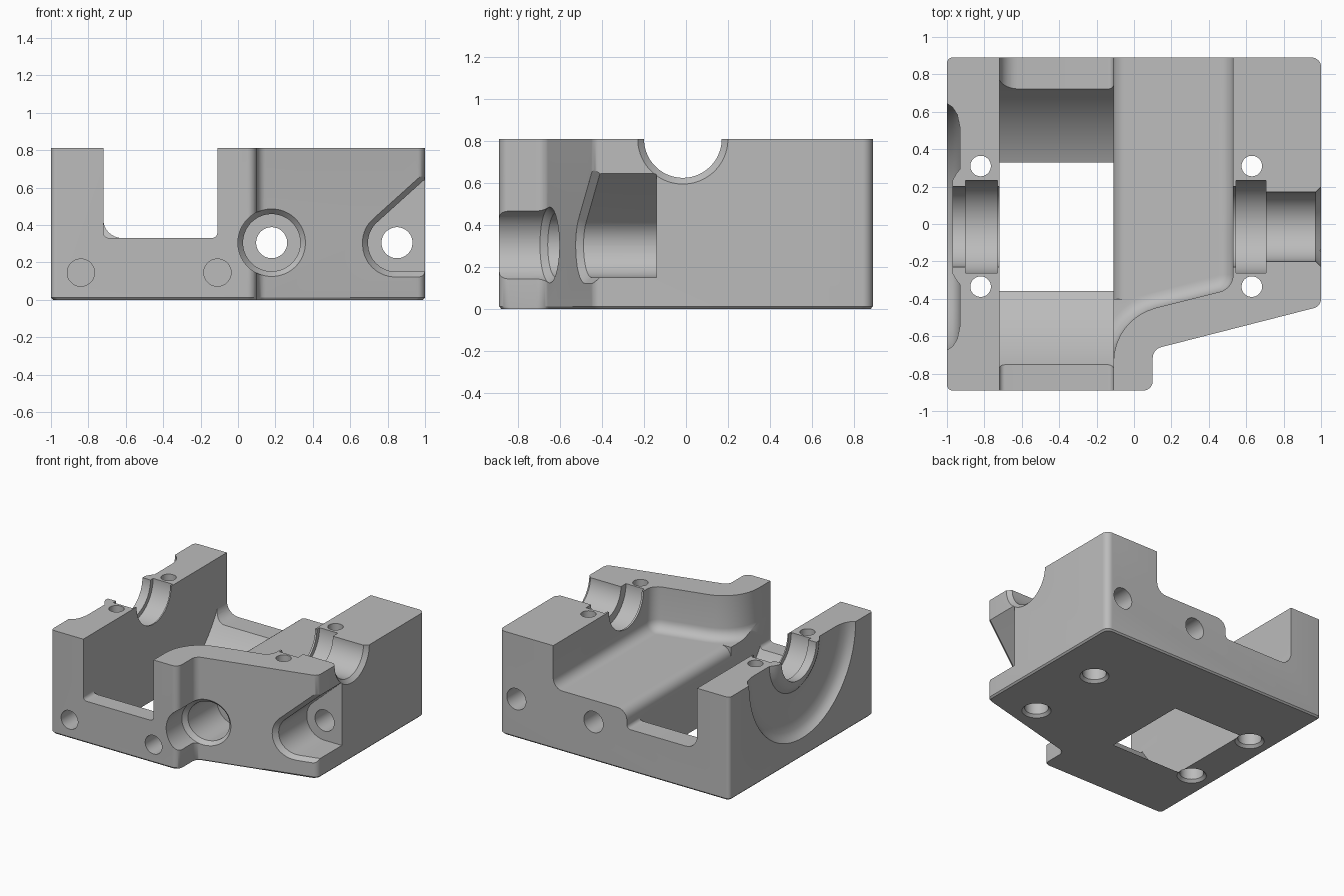
import bpy
import bmesh
from math import sin, cos, tan, pi, radians
from mathutils import Vector

old = bpy.data.objects.get("Cube")
if old:
    bpy.data.objects.remove(old, do_unlink=True)

AXIS_Y, TOP = -0.015, 0.81     # centre line of the bearing bores


def rounded(points, steps=8):
    """Polygon of (a, b, radius) corners with filleted corners."""
    out = []
    for i, (a, b, r) in enumerate(points):
        p = Vector((a, b))
        if r <= 0:
            out.append(p)
            continue
        u = (Vector(points[i - 1][:2]) - p).normalized()
        v = (Vector(points[(i + 1) % len(points)][:2]) - p).normalized()
        half = u.angle(v) / 2
        centre = p + (u + v).normalized() * (r / sin(half))
        start = p + u * (r / tan(half)) - centre
        end = p + v * (r / tan(half)) - centre
        sweep = start.angle_signed(end)
        for k in range(steps + 1):
            t = -sweep * k / steps
            out.append(centre + Vector((start.x * cos(t) - start.y * sin(t),
                                        start.x * sin(t) + start.y * cos(t))))
    return out


def circle(a, b, r, n=64):
    return [Vector((a + r * cos(2 * pi * (k + 0.5) / n),
                    b + r * sin(2 * pi * (k + 0.5) / n))) for k in range(n)]


def place(ring, axis, level):
    """Lift a flat ring into space; level may depend on the first coordinate."""
    out = []
    for p in ring:
        c = level(p.x) if callable(level) else level
        out.append({"x": (c, p.x, p.y), "y": (p.x, c, p.y), "z": (p.x, p.y, c)}[axis])
    return out


def loft(name, axis, rings):
    """Closed solid skinned through (ring, level) pairs."""
    bm = bmesh.new()
    loops = [[bm.verts.new(co) for co in place(r, axis, lv)] for r, lv in rings]
    n = len(loops[0])
    for lo, hi in zip(loops, loops[1:]):
        for i in range(n):
            j = (i + 1) % n
            bm.faces.new((lo[i], lo[j], hi[j], hi[i]))
    bm.faces.new(loops[0])
    bm.faces.new(loops[-1])
    bmesh.ops.recalc_face_normals(bm, faces=bm.faces)
    mesh = bpy.data.meshes.new(name)
    bm.to_mesh(mesh)
    bm.free()
    obj = bpy.data.objects.new(name, mesh)
    bpy.context.collection.objects.link(obj)
    return obj


def lathe(name, profile):
    """Turned cutter around the bearing line from (x, radius) pairs."""
    return loft(name, "x", [(circle(AXIS_Y, TOP, r), x) for x, r in profile])


def drill(name, axis, a, b, profile):
    return loft(name, axis, [(circle(a, b, r, 40), lv) for lv, r in profile])


# Block with a cut-back front right corner and chamfered base
outline = rounded([(-1, -0.89, 0.03), (0.1, -0.89, 0.05), (0.1, -0.67, 0.06),
                   (1, -0.44, 0.05), (1, 0.89, 0.05), (-1, 0.89, 0.03)])
body = loft("housing_block", "z", [([p * 0.988 for p in outline], 0),
                                   (outline, 0.012), (outline, TOP)])
cutters = []


# Open channel from front to back, larger fillet at the back
def channel(r):
    return rounded([(-0.72, 1.2, 0), (-0.72, 0.33, r), (-0.11, 0.33, 0.03), (-0.11, 1.2, 0)])


cutters.append(loft("channel_cutter", "y", [(channel(0.03), -1.2), (channel(0.03), -0.1),
                                            (channel(0.1), 0.1), (channel(0.1), 1.2)]))
# Round sweep through the channel floor
cutters.append(loft("sweep_cutter", "x", [(circle(AXIS_Y, TOP, 0.88, 128), -0.72),
                                          (circle(AXIS_Y, TOP, 0.88, 128), -0.11)]))


# Shallow pocket, its wall flowing into the floor
FLOOR, BLEND = 0.475, 0.08


def pocket(d):
    return rounded([(0.53 - d, 1.2, 0), (0.53 - d, -0.345 + 0.78 * d, 0.095 - d),
                    (-0.11 - d, -0.505 + 0.78 * d, 0.3 + d), (-0.11 - d, -0.86, 0),
                    (-0.4, -0.86, 0), (-0.4, 1.2, 0)])


levels = [(pocket(0), 1.2)]
for k in range(7):
    t = k / 6 * pi / 2
    levels.append((pocket(BLEND * (1 - cos(t))), FLOOR + BLEND * (1 - sin(t))))
cutters.append(loft("pocket_cutter", "z", levels))

# Rounded lip between pocket and channel
lip = [Vector((-0.2, 0.6)), Vector((-0.03, 0.6))]
lip += [Vector((-0.03 - 0.08 * sin(t), FLOOR - 0.08 + 0.08 * cos(t)))
        for t in [k / 6 * pi / 2 for k in range(7)]]
lip.append(Vector((-0.2, FLOOR - 0.08)))
cutters.append(loft("lip_cutter", "y", [(lip, -0.4), (lip, 1.2)]))

# Ring recess on the outer left face, then the two stepped bearing seats
cutters.append(lathe("recess_cutter", [(-1.1, 0.66), (-1, 0.66), (-0.97, 0.64), (-0.945, 0.6),
                                       (-0.93, 0.53), (-0.93, 0.31), (-0.95, 0.285),
                                       (-0.97, 0.25)]))
cutters.append(lathe("left_seat_cutter", [(-1.1, 0.215), (-0.9, 0.215), (-0.9, 0.248),
                                          (-0.73, 0.248), (-0.73, 0.215), (-0.6, 0.215)]))
cutters.append(lathe("right_seat_cutter", [(0.4, 0.215), (0.545, 0.215), (0.545, 0.248),
                                           (0.705, 0.248), (0.705, 0.185), (0.97, 0.185),
                                           (1, 0.215), (1.1, 0.215)]))

# Vertical bolt holes with countersunk wells below
for x in (-0.82, 0.63):
    for y in (-0.335, 0.31):
        cutters.append(drill("bolt_cutter", "z", x, y,
                             [(-0.1, 0.105), (0, 0.105), (0.02, 0.085), (0.12, 0.085),
                              (0.12, 0.055), (1, 0.055)]))

# Blind holes in the front and long holes through to the back
for x in (-0.84, -0.11):
    cutters.append(drill("blind_hole_cutter", "y", x, 0.145, [(-1.1, 0.073), (-0.69, 0.073)]))
for x in (0.18, 0.85):
    cutters.append(drill("long_hole_cutter", "y", x, 0.305, [(-1.2, 0.083), (1.2, 0.083)]))


# Chamfered recesses sunk into the slanted front face
def slanted(depth):
    return lambda x: -0.67 + 0.2556 * (x - 0.1) + depth


def recess(name, ring, centre, grow, end):
    c = Vector(centre)
    wide = [c + (p - c) * grow for p in ring]
    cutters.append(loft(name, "y", [(wide, slanted(-0.8)), (wide, slanted(0)),
                                    (ring, slanted(0.03)), (ring, end)]))


recess("round_recess_cutter", circle(0.18, 0.305, 0.153), (0.18, 0.305), 1.18, -0.3)
drop = rounded([(1.2, 0.15, 0), (0.695, 0.15, 0.15), (0.695, 0.37, 0.145), (1.2, 0.825, 0)])
recess("corner_recess_cutter", drop, (0.86, 0.31), 1.18, -0.14)

# Carve the block
bpy.context.view_layer.objects.active = body
for cutter in cutters:
    cutter.hide_render = True
    mod = body.modifiers.new(cutter.name, "BOOLEAN")
    mod.operation, mod.solver, mod.object = "DIFFERENCE", "EXACT", cutter
    bpy.ops.object.modifier_apply(modifier=mod.name)
for cutter in cutters:
    bpy.data.objects.remove(cutter, do_unlink=True)

# Plain grey metal
grey = bpy.data.materials.new("plain_grey")
grey.use_nodes = True
colour = (0.5, 0.5, 0.5, 1)
grey.diffuse_color = colour
grey.node_tree.nodes["Principled BSDF"].inputs["Base Color"].default_value = colour
body.data.materials.clear()
body.data.materials.append(grey)
for poly in body.data.polygons:
    poly.material_index = 0

bpy.ops.object.select_all(action="DESELECT")
body.select_set(True)
bpy.ops.object.shade_smooth_by_angle(angle=radians(30))
